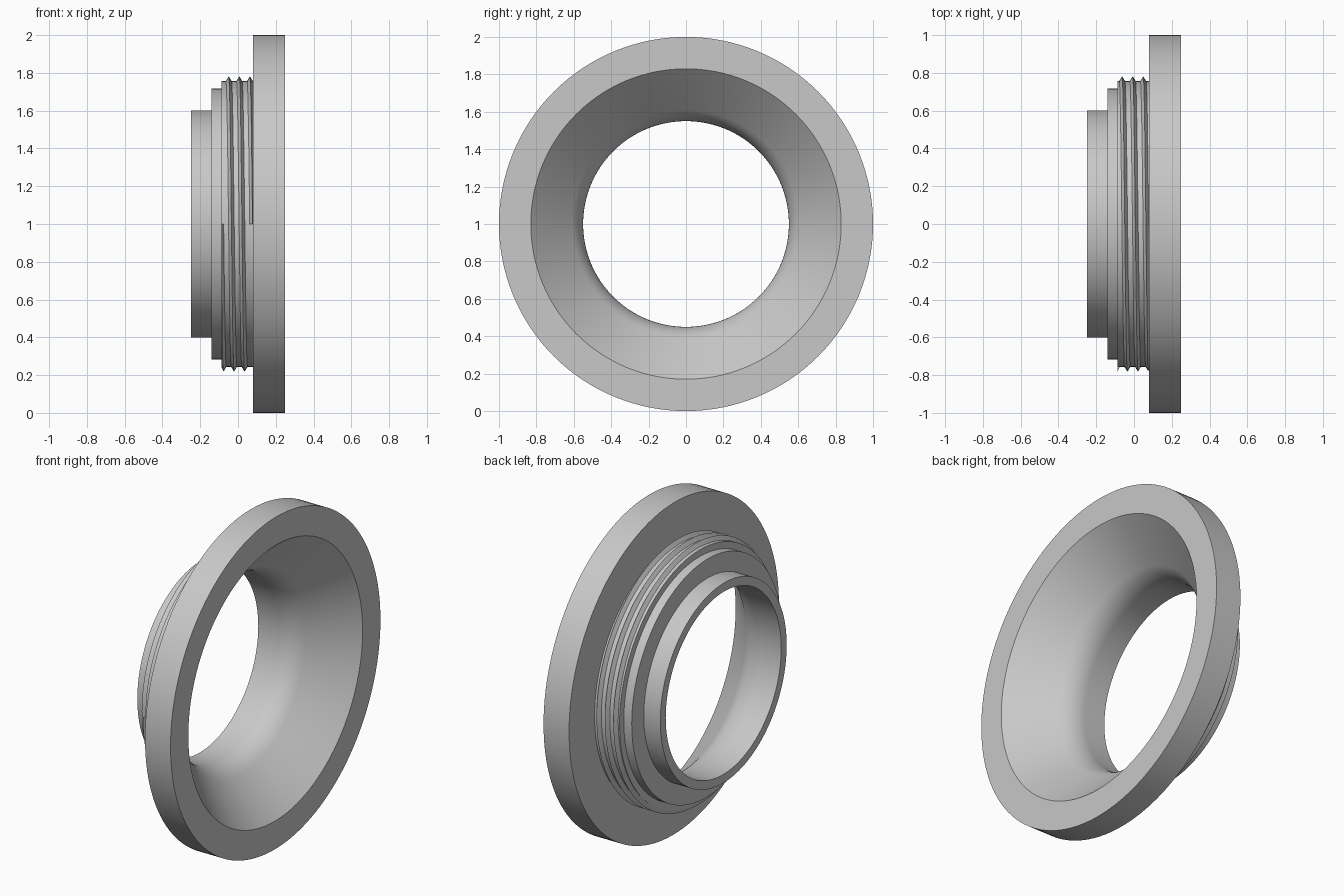
import bpy, bmesh, math
from math import sin, cos, pi

cube = bpy.data.objects.get("Cube")
if cube:
    bpy.data.objects.remove(cube, do_unlink=True)

GREY = (0.58, 0.58, 0.58, 1)
metal = bpy.data.materials.new("plain grey metal")
metal.use_nodes = True
metal.diffuse_color = GREY
metal.node_tree.nodes["Principled BSDF"].inputs["Base Color"].default_value = GREY


def sweep(name, sections, closed):
    """Skin a row of closed cross-sections; cap the ends when the row is open."""
    bm = bmesh.new()
    loops = [[bm.verts.new(p) for p in s] for s in sections]
    n = len(loops[0])
    pairs = list(zip(loops, loops[1:])) + ([(loops[-1], loops[0])] if closed else [])
    for a, b in pairs:
        for i in range(n):
            j = (i + 1) % n
            bm.faces.new((a[i], a[j], b[j], b[i]))
    if not closed:
        bm.faces.new(loops[0])
        bm.faces.new(loops[-1][::-1])
    bmesh.ops.recalc_face_normals(bm, faces=bm.faces)
    mesh = bpy.data.meshes.new(name)
    bm.to_mesh(mesh)
    bm.free()
    mesh.materials.append(metal)
    obj = bpy.data.objects.new(name, mesh)
    bpy.context.collection.objects.link(obj)
    bpy.ops.object.select_all(action='DESELECT')
    obj.select_set(True)
    bpy.context.view_layer.objects.active = obj
    bpy.ops.object.shade_smooth_by_angle(angle=math.radians(30))
    return obj


def around(x, r, a):
    """Point at distance r from the ring's axis, which runs along x."""
    return (x, r * cos(a), 1 + r * sin(a))


# Main dimensions
BORE, MOUTH, CORE, CREST = 0.55, 0.83, 0.757, 0.782
BACK, FRONT, THREAD_START, FLANGE = -0.25, 0.25, -0.087, 0.08

# Rounded blend between the straight bore and the 45 degree funnel
BLEND = 0.2
corner = FRONT - (MOUTH - BORE)
blend_start = corner - BLEND * math.tan(pi / 8)
blend = [(blend_start + BLEND * sin(t), BORE + BLEND * (1 - cos(t)))
         for t in (pi / 4 * k / 10 for k in range(11))]

# Ring body: spigot, step, thread core, flange, funnel and bore in one lathe
profile = [(BACK, BORE), (BACK, 0.602), (-0.14, 0.602), (-0.14, 0.717),
           (THREAD_START, 0.717), (THREAD_START, CORE), (FLANGE, CORE),
           (FLANGE, 1), (FRONT, 1), (FRONT, MOUTH)] + blend[::-1]
STEPS = 128
sweep("flanged_ring",
      [[around(x, r, 2 * pi * k / STEPS) for x, r in profile] for k in range(STEPS)],
      closed=True)

# Screw thread: a V ridge winding three turns along the core
PITCH, HALF = 0.056, 0.015
sections = []
for k in range(3 * STEPS + 1):
    a = -pi + 2 * pi * k / STEPS
    x = -0.063 + PITCH * a / (2 * pi)
    ridge = [(x - HALF, CORE), (x, CREST), (x + HALF, CORE), (x, CORE - 0.02)]
    sections.append([around(min(max(px, THREAD_START), FLANGE), r, a) for px, r in ridge])
sweep("screw_thread", sections, closed=False)
